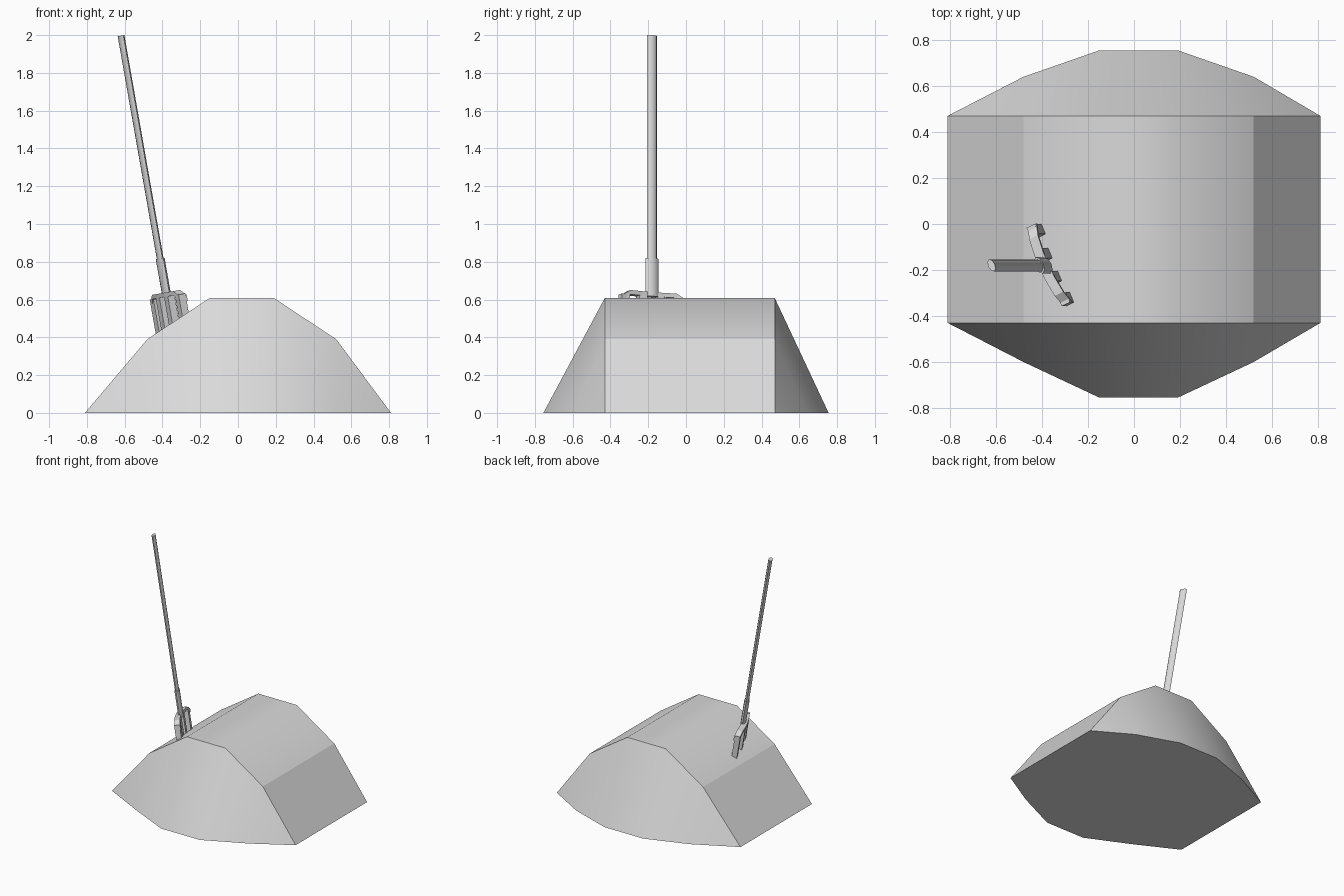
import bpy, bmesh, math
from mathutils import Vector, Matrix

if "Cube" in bpy.data.objects:
    bpy.data.objects.remove(bpy.data.objects["Cube"])

grey = bpy.data.materials.new("plain_grey")
grey.use_nodes = True
grey.diffuse_color = (0.7, 0.7, 0.7, 1)
grey.node_tree.nodes["Principled BSDF"].inputs["Base Color"].default_value = (0.7, 0.7, 0.7, 1)


def add_object(name, bm, matrix=Matrix()):
    bmesh.ops.recalc_face_normals(bm, faces=bm.faces)
    mesh = bpy.data.meshes.new(name)
    bm.to_mesh(mesh)
    bm.free()
    mesh.materials.append(grey)
    obj = bpy.data.objects.new(name, mesh)
    obj.matrix_world = matrix
    bpy.context.collection.objects.link(obj)
    return obj


def loft(name, rings, matrix=Matrix()):
    """Skin a list of equal-length closed rings and cap both ends."""
    bm = bmesh.new()
    loops = [[bm.verts.new(p) for p in ring] for ring in rings]
    n = len(loops[0])
    for a, b in zip(loops, loops[1:]):
        for i in range(n):
            bm.faces.new((a[i], a[(i + 1) % n], b[(i + 1) % n], b[i]))
    bm.faces.new(loops[0])
    bm.faces.new(loops[-1])
    return add_object(name, bm, matrix)


# Mound: an arched ridge whose two ends slope out to a bowed foot
arch = [(-0.81, 0), (-0.48, 0.39), (-0.15, 0.608), (0.19, 0.608), (0.52, 0.39), (0.81, 0)]
front_foot = [-0.60, -0.755, -0.755, -0.60]
back_foot = [0.64, 0.755, 0.755, 0.64]
bm = bmesh.new()
front = [bm.verts.new((x, -0.43, z)) for x, z in arch]
back = [bm.verts.new((x, 0.47, z)) for x, z in arch]


def slope_end(ridge, foot_y):
    """Fan the arch edge down to its foot; returns the foot vertices."""
    foot = [bm.verts.new((v.co.x, y, 0)) for v, y in zip(ridge[1:-1], foot_y)]
    foot = [ridge[0], *foot, ridge[-1]]
    for i in range(5):
        corners = [ridge[i], ridge[i + 1], foot[i + 1], foot[i]]
        bm.faces.new(list(dict.fromkeys(corners)))
    return foot


for i in range(5):
    bm.faces.new((front[i], front[i + 1], back[i + 1], back[i]))
front_edge = slope_end(front, front_foot)
back_edge = slope_end(back, back_foot)
ground = bm.faces.new(front_edge + back_edge[::-1])
for f in bm.faces:
    f.smooth = f is not ground

# Sharp edges: around the ground, along both end rims and both side creases
sharp = list(ground.edges)
for rim in (front, back):
    sharp += [bm.edges.get(pair) for pair in zip(rim, rim[1:])]
sharp += [bm.edges.get((front[i], back[i])) for i in (1, 4)]
for e in sharp:
    e.smooth = False
add_object("mound", bm)

# Tool frame: x across the tines, y through the head, z up the leaning shaft
shaft = Vector((-0.173, 0, 0.985)).normalized()
through = Vector((0.912, 0.41, 0))
through = (through - shaft * through.dot(shaft)).normalized()
across = through.cross(shaft)
frame = Matrix((across, through, shaft)).transposed().to_4x4()
frame.translation = (-0.38, -0.18, 0.635)


def oval_rod(name, rx, ry, bottom, top, sides=8):
    angles = [math.tau * i / sides for i in range(sides)]
    rings = [[(rx * math.cos(a), ry * math.sin(a), z) for a in angles] for z in (bottom, top)]
    obj = loft(name, rings, frame)
    for f in obj.data.polygons:
        f.use_smooth = len(f.vertices) == 4
    obj.data.set_sharp_from_angle(angle=math.radians(60))


oval_rod("handle", 0.0285, 0.015, 0.1, 1.383)
oval_rod("socket", 0.039, 0.019, -0.02, 0.185)


# Fork head: bowed crossbar with dropped shoulders
def bow(s):
    return 0.6 * s * s - 0.012


def section(s, top, bottom):
    y = bow(s)
    return [(s, y - 0.021, bottom), (s, y + 0.021, bottom), (s, y + 0.021, top), (s, y - 0.021, top)]


stations = [-0.187, -0.135, -0.06, 0, 0.06, 0.135, 0.187]
loft("crossbar", [section(s, -0.03 if abs(s) > 0.15 else 0.003, -0.06 if abs(s) > 0.15 else -0.02)
                  for s in stations], frame)

# Four tines driven into the mound
for number, s in enumerate((-0.163, -0.054, 0.054, 0.163), 1):
    rings = [[(s + dx * 0.024, bow(s) + dy * 0.02, z)
              for dx, dy in ((-1, -1), (1, -1), (1, 1), (-1, 1))] for z in (-0.35, -0.02)]
    loft(f"tine_{number}", rings, frame)
